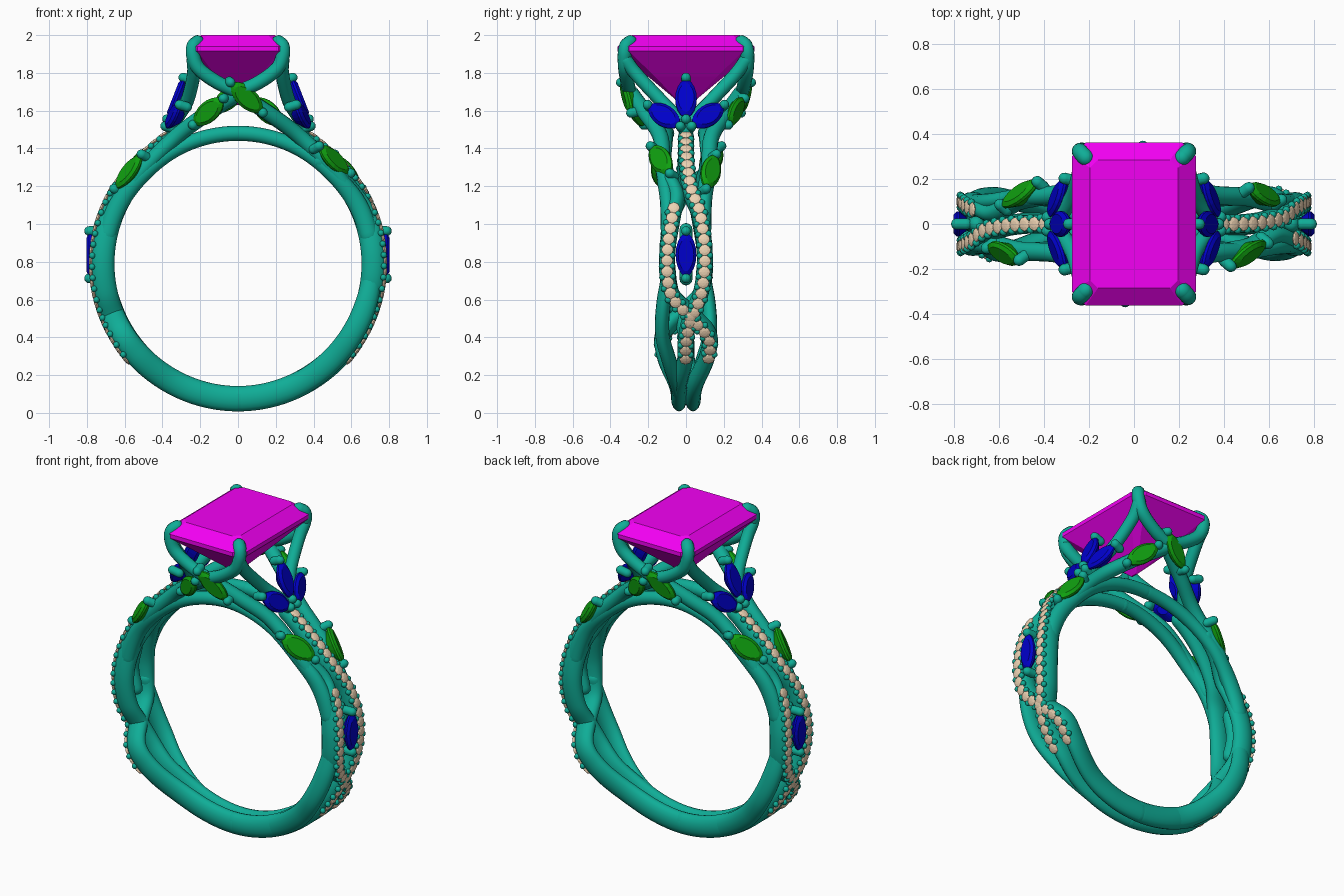
import bpy, bmesh, math
from mathutils import Vector as V, Matrix

if "Cube" in bpy.data.objects:
    bpy.data.objects.remove(bpy.data.objects["Cube"])

CZ = 0.79  # height of the finger-hole centre


def mat(name, c):
    m = bpy.data.materials.new(name)
    m.diffuse_color = (*c, 1)
    m.use_nodes = True
    m.node_tree.nodes["Principled BSDF"].inputs["Base Color"].default_value = m.diffuse_color
    return m


METAL = mat("teal_metal", (0.005, 0.42, 0.31))
PINK = mat("magenta_stone", (0.9, 0.0, 0.9))
BLUE = mat("blue_stone", (0.0, 0.0, 0.6))
GREEN = mat("green_stone", (0.005, 0.35, 0.005))
TAN = mat("tan_stone", (0.85, 0.65, 0.45))


def finish(name, bm, m, smooth=True, twin=True):
    """Make the object, plus a copy turned half round the z axis."""
    bmesh.ops.recalc_face_normals(bm, faces=bm.faces)
    me = bpy.data.meshes.new(name)
    bm.to_mesh(me)
    bm.free()
    me.materials.append(m)
    for p in me.polygons:
        p.use_smooth = smooth
    for i in range(2 if twin else 1):
        o = bpy.data.objects.new(name + ("_twin" if i else ""), me)
        o.matrix_world = Matrix.Rotation(math.pi * i, 4, 'Z')
        bpy.context.collection.objects.link(o)


def spline(pts, n=10):
    """Catmull-Rom interpolation of tuples."""
    pts = [V(p) for p in pts]
    q = [2 * pts[0] - pts[1]] + pts + [2 * pts[-1] - pts[-2]]
    out = []
    for i in range(1, len(q) - 2):
        a, b, c, d = q[i - 1:i + 3]
        for k in range(n):
            t = k / n
            out.append(0.5 * (2 * b + (c - a) * t + (2 * a - 5 * b + 4 * c - d) * t * t
                              + (3 * b - a - 3 * c + d) * t ** 3))
    return out + [pts[-1]]


def sweep(name, path, ups, sizes, sides=14):
    """Sweep an ellipse (half width, half height) along a path with domed ends."""
    bm = bmesh.new()
    n = len(path)
    frames = []
    for i in range(n):
        t = (path[min(i + 1, n - 1)] - path[max(i - 1, 0)]).normalized()
        s = t.cross(ups[i]).normalized()
        frames.append((path[i], t, s, s.cross(t), *sizes[i], 1.0))
    dome = [(math.sin(a), math.cos(a)) for a in (0.5, 1.0, 1.45)]

    def cap(f, sg):
        r = min(f[4], f[5])
        return [(f[0] + f[1] * sg * r * h, *f[1:6], k) for h, k in dome]
    frames = cap(frames[0], -1)[::-1] + frames + cap(frames[-1], 1)
    rings = []
    for p, t, s, u, w, h, k in frames:
        rings.append([bm.verts.new(p + s * w * k * math.cos(a) + u * h * k * math.sin(a))
                      for a in (2 * math.pi * j / sides for j in range(sides))])
    for a, b in zip(rings, rings[1:]):
        for j in range(sides):
            bm.faces.new((a[j], a[j - 1], b[j - 1], b[j]))
    bm.faces.new(rings[0])
    bm.faces.new(rings[-1])
    finish(name, bm, METAL)


def tube(name, pts, r):
    path = spline(pts)
    sweep(name, path, [V((0.31, 0.17, 0.93))] * len(path), [(r, r)] * len(path), 12)


def strand(name, pts, w=0.042):
    """Shank strand from (angle, y, radius, half thickness) points; returns its top line."""
    path, ups, sizes, top = [], [], [], []
    for a, y, r, h in spline(pts):
        up = V((math.cos(math.radians(a)), 0, math.sin(math.radians(a))))
        path.append(up * r + V((0, y, CZ)))
        ups.append(up)
        sizes.append((w, h))
        top.append((a, path[-1] + up * h, up))
    sweep(name, path, ups, sizes, 16)
    return top


def ball(bm, p, r, up=V((0, 0, 1)), flat=1.0):
    m = (Matrix.Translation(p) @ up.to_track_quat('Z', 'Y').to_matrix().to_4x4()
         @ Matrix.Diagonal((r, r, r * flat, 1)))
    bmesh.ops.create_uvsphere(bm, u_segments=8, v_segments=6, radius=1, matrix=m)


def pave(name, top, hi, lo, step=0.029):
    """Row of small stones with pairs of metal beads between them."""
    gems, beads = bmesh.new(), bmesh.new()
    walk, k = step, 0
    for (a0, p0, u), (a1, p1, _) in zip(top, top[1:]):
        d = p1 - p0
        pos = step - walk
        while pos < d.length:
            p = p0 + d.normalized() * pos
            if lo < a0 < hi:
                k += 1
                if k % 2:
                    ball(gems, p, 0.033, u, 0.3)
                else:
                    s = d.cross(u).normalized() * 0.027
                    for q in (s, -s):
                        ball(beads, p + q - u * 0.007, 0.017)
            pos += step
        walk = d.length - (pos - step)
    finish(name + "_stones", gems, TAN, False)
    finish(name + "_beads", beads, METAL)


def marquise(name, p0, p1, nrm, width, m):
    """Leaf-shaped stone between two points, with end prongs."""
    p0, p1 = V(p0), V(p1)
    ax = (p1 - p0).normalized()
    side = V(nrm).cross(ax).normalized()
    n = ax.cross(side)
    c, L = (p0 + p1) / 2, (p1 - p0).length / 2
    bm = bmesh.new()
    rings = []
    for k, h in ((0.4, -0.045), (1, -0.004), (1, 0.008), (0.75, 0.022)):
        ring = []
        for j in range(20):
            a = 2 * math.pi * j / 20
            x, y = math.cos(a), math.sin(a)
            y *= abs(y) ** 0.2
            ring.append(bm.verts.new(c + ax * L * k * x + side * width / 2 * k * y + n * h))
        rings.append(ring)
    for a, b in zip(rings, rings[1:]):
        for j in range(20):
            bm.faces.new((a[j], a[j - 1], b[j - 1], b[j]))
    bm.faces.new(rings[0])
    bm.faces.new(rings[-1])
    finish(name + "_stone", bm, m, False)
    for i, (p, s) in enumerate(((p0, -1), (p1, 1))):
        q = p + ax * s * 0.008
        tube(f"{name}_prong_{i}", [q - n * 0.035, q - n * 0.01, q + n * 0.008], 0.026)


# Shank: woven strands of the right half
a = strand("pave_strand_a", [(64, 0, .75, .045), (52, 0, .73, .05), (40, .01, .718, .058),
    (30, .03, .717, .063), (20, .075, .717, .063), (3, .1, .717, .063), (-12, .08, .717, .063),
    (-23, .025, .717, .063), (-33, 0, .717, .063), (-45, -.005, .717, .066), (-62, -.035, .715, .067),
    (-91, -.037, .715, .067)])
pave("pave_row_a", a, 62, -42)
b = strand("pave_strand_b", [(52, -.12, .70, .05), (42, -.10, .70, .05), (30, -.05, .71, .055),
    (20, -.07, .717, .063), (3, -.1, .717, .063), (-12, -.08, .717, .063), (-22, .03, .717, .063),
    (-31, .12, .717, .063), (-42, .115, .717, .066), (-60, .055, .715, .067), (-75, .038, .715, .067),
    (-91, .037, .715, .067)])
pave("pave_row_b", b, 24, -42)
strand("plain_strand", [(-4, -.09, .71, .05), (-18, -.12, .71, .058), (-32, -.125, .71, .06),
    (-46, -.09, .712, .062), (-64, -.045, .715, .064), (-80, -.037, .715, .064)], 0.038)

# Bridge under the head
for nm, s in (("front", -1), ("back", 1)):
    strand("bridge_" + nm, [(12, s * .095, .71, .05), (28, s * .10, .705, .05), (45, s * .12, .69, .042),
        (65, s * .11, .69, .04), (91, s * .10, .69, .04)], 0.038)

# Shoulder strands rising to the front and back of the head
for nm, s in (("front", -1), ("back", 1)):
    tube("shoulder_" + nm, [(.62, s * .09, 1.12), (.5, s * .12, 1.29), (.33, s * .135, 1.46),
                            (.17, s * .21, 1.58), (0, s * .29, 1.69)], 0.042)

# Claws that fork to the middle of each side of the head
for nm, s in (("front", -1), ("back", 1)):
    tube("claw_" + nm, [(.215, s * .295, 1.963), (.236, s * .318, 1.94), (.237, s * .325, 1.89),
                        (.205, s * .322, 1.82), (.11, s * .31, 1.75), (0, s * .30, 1.70)], 0.037)
    tube("claw_side_" + nm, [(.236, s * .32, 1.87), (.235, s * .26, 1.79), (.27, s * .13, 1.65),
                             (.33, s * .035, 1.55), (.35, 0, 1.49)], 0.036)

# Blue leaves
marquise("blue_middle", (.285, 0, 1.765), (.365, 0, 1.56), (.9, 0, .35), .115, BLUE)
for nm, s in (("front", -1), ("back", 1)):
    marquise("blue_" + nm, (.375, s * .035, 1.52), (.305, s * .195, 1.625), (.9, s * .3, .35), .115, BLUE)
marquise("blue_shank", (.78, 0, .955), (.78, 0, .72), (1, 0, 0), .11, BLUE)
tube("blue_shank_seat", [(.70, 0, .97), (.725, 0, .84), (.70, 0, .71)], 0.035)

# Green leaves
marquise("green_shoulder_front", (.43, -.18, 1.405), (.585, -.085, 1.27), (.5, -.65, .5), .12, GREEN)
marquise("green_shoulder_back", (.51, .155, 1.36), (.645, .105, 1.19), (.65, .55, .5), .115, GREEN)
marquise("green_head_low", (-.23, -.22, 1.53), (-.08, -.30, 1.66), (-.2, -.9, .1), .11, GREEN)
marquise("green_head_high", (-.035, -.335, 1.745), (.125, -.285, 1.595), (.1, -.9, -.1), .11, GREEN)

# Emerald-cut centre stone
bm = bmesh.new()
rings = []
for x, y, c, z in ((.195, .285, .035, 2.0), (.275, .362, .06, 1.94), (.275, .362, .06, 1.915),
                   (.15, .2, .035, 1.78), (.004, .02, .002, 1.63)):
    rings.append([bm.verts.new((px, py, z)) for px, py in (
        (x - c, y), (x, y - c), (x, c - y), (x - c, -y), (c - x, -y), (-x, c - y), (-x, y - c), (c - x, y))])
for r, q in zip(rings, rings[1:]):
    for j in range(8):
        bm.faces.new((r[j], r[j - 1], q[j - 1], q[j]))
bm.faces.new(rings[0])
bm.faces.new(rings[-1])
finish("centre_stone", bm, PINK, False, False)
